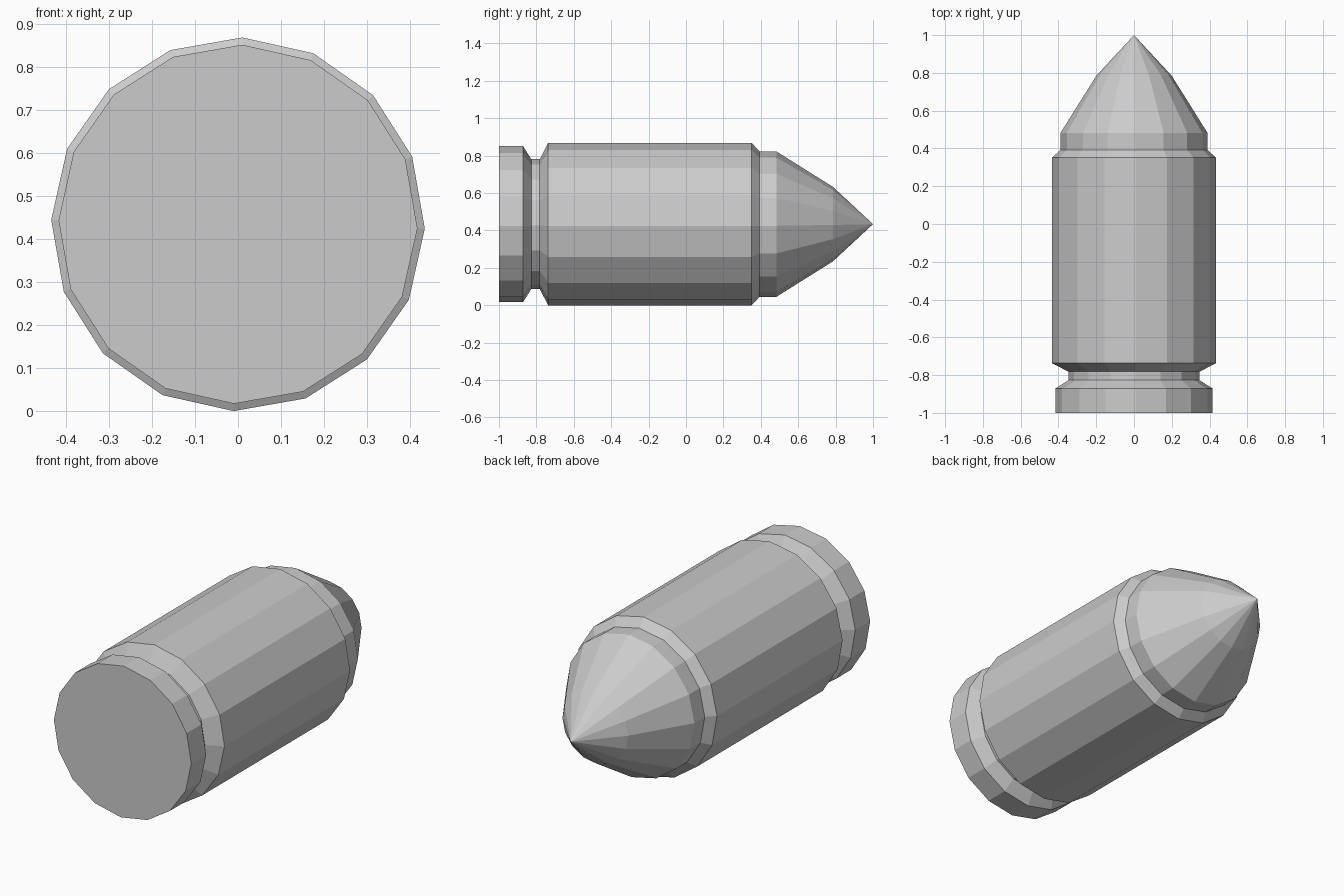
import bpy, bmesh
from math import cos, sin, tau, radians

if "Cube" in bpy.data.objects:
    bpy.data.objects.remove(bpy.data.objects["Cube"])

SIDES = 16
RADIUS = 0.434          # widest radius, also resting height basis
TURN = radians(-1.3)    # slight roll of the facets
AXIS_Z = RADIUS + 0.003


def lathe(name, profile, cap_start=False):
    """Faceted revolve of (y, radius) points around the y axis."""
    bm = bmesh.new()
    rings = []
    for y, r in profile:
        if r == 0:
            rings.append([bm.verts.new((0, y, AXIS_Z))] * SIDES)
            continue
        rings.append([bm.verts.new((r * cos(tau * i / SIDES + TURN), y,
                                    AXIS_Z + r * sin(tau * i / SIDES + TURN)))
                      for i in range(SIDES)])
    if cap_start:
        bm.faces.new(rings[0])
    for a, b in zip(rings, rings[1:]):
        for i in range(SIDES):
            j = (i + 1) % SIDES
            quad = [a[i], b[i], b[j], a[j]]
            bm.faces.new(list(dict.fromkeys(quad)))
    drop = min(v.co.z for v in bm.verts) if name == "case" else 0
    bmesh.ops.translate(bm, verts=bm.verts, vec=(0, 0, -drop))
    mesh = bpy.data.meshes.new(name)
    bm.to_mesh(mesh)
    bm.free()
    obj = bpy.data.objects.new(name, mesh)
    bpy.context.collection.objects.link(obj)
    return obj


AXIS_Z = RADIUS * cos(radians(1.3))

# Case: flat base, rim, extractor groove, body and chamfered mouth
lathe("case", [(-1, 0.417), (-0.871, 0.417), (-0.827, 0.347), (-0.782, 0.347),
               (-0.737, RADIUS), (0.351, RADIUS), (0.393, 0.389)], cap_start=True)

# Tip: short straight collar, then a two-step taper to a point
lathe("tip", [(0.393, 0.389), (0.483, 0.389), (0.786, 0.199), (1, 0)])
